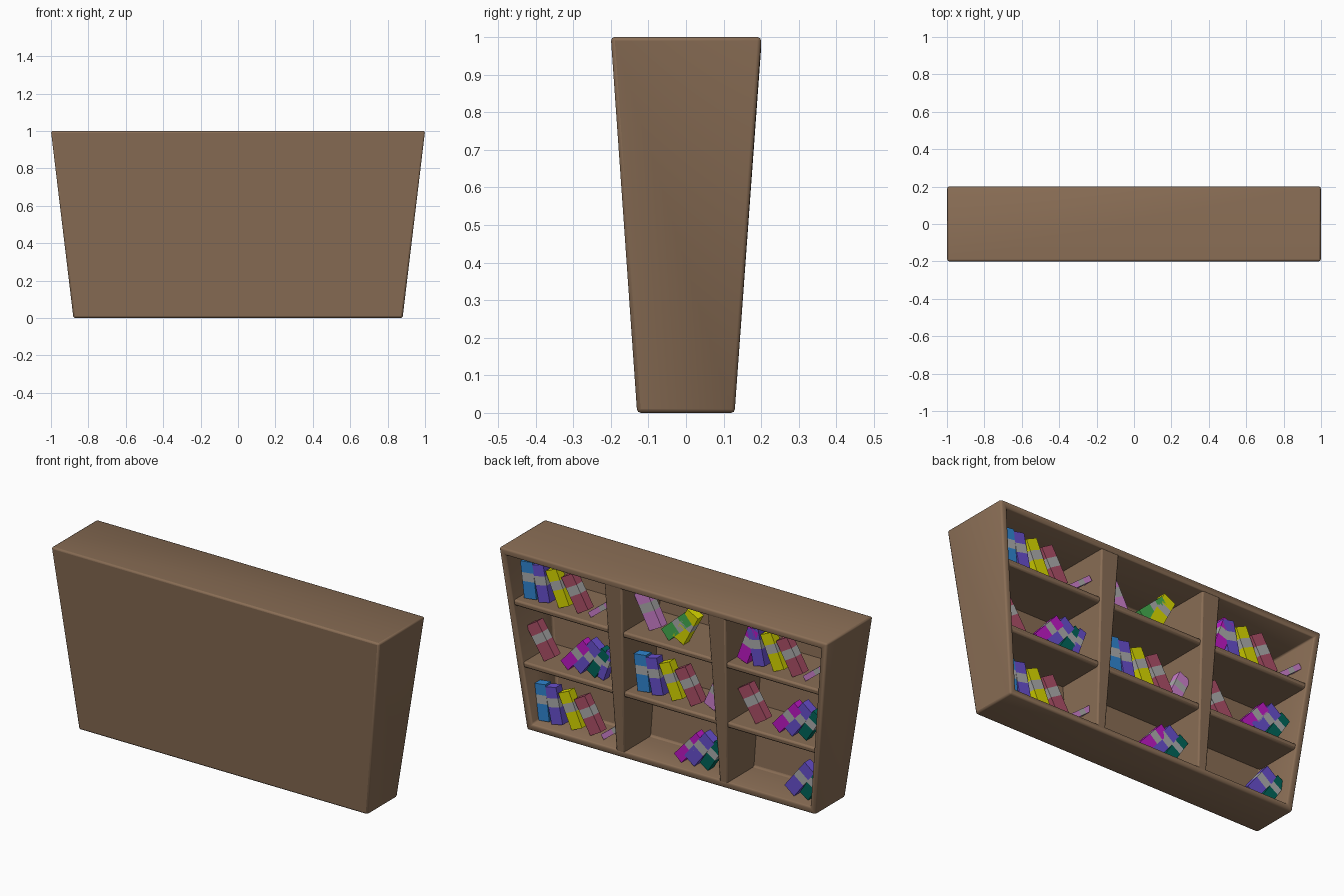
import bpy
import bmesh
from math import radians, sin
from mathutils import Matrix, Vector

if "Cube" in bpy.data.objects:
    bpy.data.objects.remove(bpy.data.objects["Cube"])


def material(name, r, g, b):
    m = bpy.data.materials.new(name)
    m.use_nodes = True
    m.diffuse_color = (r, g, b, 1)
    m.node_tree.nodes["Principled BSDF"].inputs["Base Color"].default_value = (r, g, b, 1)
    return m


MATS = {
    "wood": material("brown wood", .25, .153, .09),
    "band": material("grey band", .42, .42, .42),
    "blue": material("blue cover", .03, .24, .64),
    "purple": material("purple cover", .14, .08, .62),
    "yellow": material("yellow cover", .7, .7, .0),
    "crimson": material("crimson cover", .42, .08, .14),
    "pink": material("pink cover", .62, .22, .62),
    "magenta": material("magenta cover", .52, .01, .56),
    "green": material("green cover", .06, .42, .08),
    "teal": material("dark teal cover", .0, .13, .1),
}


def half_x(z):
    return .88 + .12 * z


def half_y(z):
    return .13 + .07 * z


def finish(name, bm, mats, bevel):
    bmesh.ops.recalc_face_normals(bm, faces=bm.faces)
    mesh = bpy.data.meshes.new(name)
    bm.to_mesh(mesh)
    bm.free()
    ob = bpy.data.objects.new(name, mesh)
    bpy.context.collection.objects.link(ob)
    for m in mats:
        mesh.materials.append(MATS[m])
    if bevel:
        mod = ob.modifiers.new("soft edges", "BEVEL")
        mod.width, mod.segments = bevel, 2
    return ob


def tapered_box(x0, x1, y0, y1, z0, z1):
    """Box whose x and y limits are functions of height."""
    bm = bmesh.new()
    bmesh.ops.create_cube(bm, size=1)
    for v in bm.verts:
        z = z1 if v.co.z > 0 else z0
        v.co = Vector(((x1 if v.co.x > 0 else x0)(z), (y1 if v.co.y > 0 else y0)(z), z))
    return bm


# Case: tapered shell, open on the +y side
bm = tapered_box(lambda z: -half_x(z), half_x, lambda z: -half_y(z), half_y, 0, 1)
bm.normal_update()
opening = max(bm.faces, key=lambda f: f.normal.y)
bmesh.ops.delete(bm, geom=[opening], context="FACES_ONLY")
case = finish("case", bm, ["wood"], 0)
shell = case.modifiers.new("walls", "SOLIDIFY")
shell.thickness, shell.offset, shell.use_even_offset = .036, -1, True
soft = case.modifiers.new("soft edges", "BEVEL")
soft.width, soft.segments = .01, 2
wooden = [case]


def inner_back(z):
    return .02 - half_y(z)


# Dividers, thicker towards the top
def divider_half(z):
    return .025 + .03 * z


for side, centre in (("left", .31), ("right", -.32)):
    bm = tapered_box(lambda z: centre - divider_half(z), lambda z: centre + divider_half(z),
                     inner_back, lambda z: half_y(z) - .004, .015, .985)
    wooden.append(finish(side + "_divider", bm, ["wood"], .008))

# Shelves, two in each bay
SHELF_TOPS = {"top": .715, "middle": .375, "bottom": .036}
BAYS = {
    "left": (lambda z: .31, lambda z: half_x(z) - .02),
    "centre": (lambda z: -.32, lambda z: .31),
    "right": (lambda z: .02 - half_x(z), lambda z: -.32),
}
for bay, (x0, x1) in BAYS.items():
    for row in ("top", "middle"):
        z = SHELF_TOPS[row]
        bm = tapered_box(x0, x1, inner_back, lambda h: half_y(h) - .012, z - .032, z)
        wooden.append(finish(f"{bay}_{row}_shelf", bm, ["wood"], .01))


# Books: a cover with a grey band; a positive lean tips the top towards +x
def book(name, row, x, colour, lean, width, height=.2, inset=.06):
    z0 = SHELF_TOPS[row]
    depth = .05
    bm = bmesh.new()
    bmesh.ops.create_cube(bm, size=1, matrix=Matrix.Translation((0, -.5, .5)))
    bmesh.ops.scale(bm, vec=(width, depth, height), verts=bm.verts)
    for cut in (.46, .7):
        bmesh.ops.bisect_plane(bm, geom=bm.verts[:] + bm.edges[:] + bm.faces[:],
                               plane_co=(0, 0, cut * height), plane_no=(0, 0, 1))
    for f in bm.faces:
        f.material_index = int(.46 < f.calc_center_median().z / height < .7)
    a = radians(lean)
    lift = abs(sin(a)) * width / 2
    spot = Vector((x, half_y(z0) - inset, z0 + lift))
    bm.transform(Matrix.Translation(spot) @ Matrix.Rotation(a, 4, "Y"))
    finish(name, bm, [colour, "band"], 0)


# Arrangements: distance from the first book, colour, lean, width, then height and inset
ROW_SET = [(0, "blue", 7, .075), (.085, "purple", 12, .07), (.205, "yellow", 24, .07),
           (.32, "crimson", 30, .075), (.36, "pink", -52, .03, .17)]
HEAP_SET = [(-.02, "crimson", 33, .08, .2, .075), (.08, "magenta", -42, .06),
            (.15, "purple", -38, .075), (.24, "teal", -33, .06, .17)]
MIXED_SET = [(0, "pink", 28, .085, .2, .1), (.085, "green", -48, .07, .19),
             (.165, "yellow", -28, .075, .19)]


def arrange(bay, row, start, books):
    for i, (step, colour, *shape) in enumerate(books):
        book(f"{bay}_{row}_{colour}_book_{i + 1}", row, start - step, colour, *shape)


arrange("left", "top", .865, ROW_SET)
arrange("left", "middle", .755, HEAP_SET + [(.3, "purple", -20, .04, .17)])
arrange("left", "bottom", .82, ROW_SET)
arrange("centre", "top", .13, MIXED_SET)
arrange("centre", "middle", .19, ROW_SET[:4] + [(.38, "pink", -24, .07, .17, .085)])
arrange("centre", "bottom", .08, HEAP_SET[1:])
arrange("right", "top", -.445, [(-.02, "magenta", -20, .065)] + ROW_SET[1:])
arrange("right", "middle", -.535, HEAP_SET)
arrange("right", "bottom", -.53, HEAP_SET[2:])

# Soft shading on the woodwork
bpy.ops.object.select_all(action="DESELECT")
for ob in wooden:
    ob.select_set(True)
bpy.context.view_layer.objects.active = case
bpy.ops.object.shade_smooth_by_angle(angle=radians(40))
